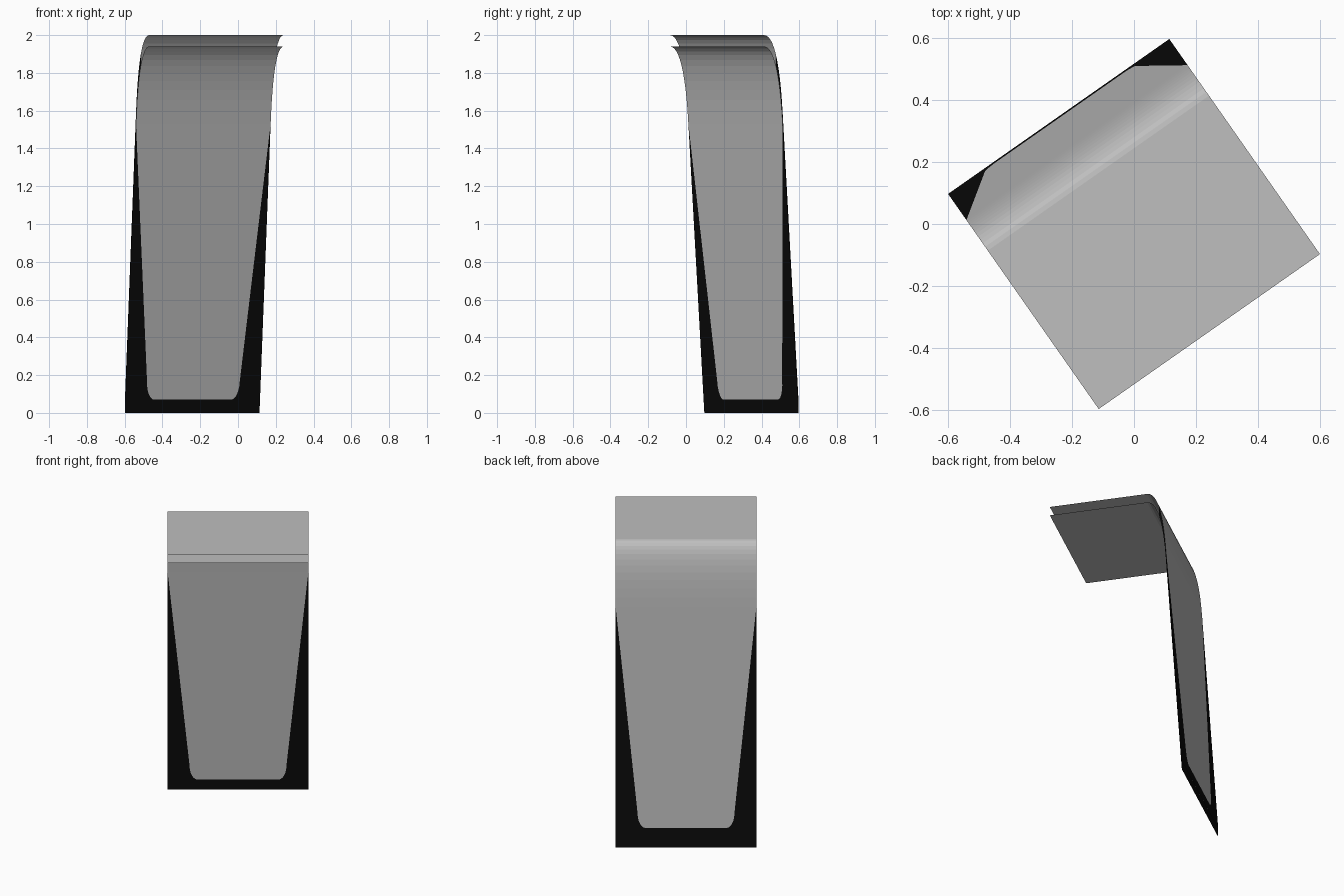
import bpy, bmesh, math
from mathutils import Matrix, Vector

old = bpy.data.objects.get("Cube")
if old:
    bpy.data.objects.remove(old, do_unlink=True)

HALF_W, HALF_D = 0.435, 0.423
GAP = 0.06                      # drop from outer sheet to inner sheet
SHEET_H = 2.0 - GAP
BEND_Z, BEND_D = 1.53, -0.32    # where the leg starts to bend
TURN = Matrix.Rotation(math.radians(35), 4, 'Z')


def make_material(name, value):
    mat = bpy.data.materials.new(name)
    mat.use_nodes = True
    colour = (value, value, value, 1)
    mat.diffuse_color = colour
    mat.node_tree.nodes["Principled BSDF"].inputs["Base Color"].default_value = colour
    return mat


grey = make_material("light grey", 0.52)
black = make_material("black", 0.003)


def finish(name, bm):
    bm.transform(TURN)
    mesh = bpy.data.meshes.new(name)
    bm.to_mesh(mesh)
    bm.free()
    mesh.materials.append(grey)
    mesh.materials.append(black)
    obj = bpy.data.objects.new(name, mesh)
    bpy.context.collection.objects.link(obj)
    return obj


def leg_depth(z):
    return -HALF_D + (BEND_D + HALF_D) * z / BEND_Z


# Profile rows: depth, height, half width of the grey panel
rows = [(leg_depth(0), 0, 0.25)]
for i in range(7):              # rounded lower corners of the panel
    a = math.radians(15 * i)
    z = 0.17 - 0.10 * math.cos(a)
    rows.append((leg_depth(z), z, 0.25 + 0.05 * math.sin(a)))
start = Vector((BEND_D, BEND_Z))
control = Vector((leg_depth(SHEET_H), SHEET_H))
end = Vector((-0.2, SHEET_H))
for i in range(13):             # curved bend
    t = i / 12
    p = start * (1 - t) ** 2 + control * 2 * t * (1 - t) + end * t * t
    rows.append((p.x, p.y, HALF_W))
rows.append((HALF_D, SHEET_H, HALF_W))


def make_sheet(name, lift):
    bm = bmesh.new()
    grid = [[bm.verts.new((x, -d, z + lift)) for x in (-HALF_W, -g, g, HALF_W)]
            for d, z, g in rows]
    for r in range(len(grid) - 1):
        for c in range(3):
            face = bm.faces.new((grid[r][c], grid[r][c + 1],
                                 grid[r + 1][c + 1], grid[r + 1][c]))
            # black foot strip and tapering side borders
            face.material_index = 1 if r == 0 or c != 1 else 0
    bmesh.ops.remove_doubles(bm, verts=bm.verts, dist=1e-5)
    return finish(name, bm)


make_sheet("outer_sheet", GAP)
make_sheet("inner_sheet", 0)

# Thin black edges closing the gap along the leg and lower bend
for name, x in (("left_edge", HALF_W), ("right_edge", -HALF_W)):
    bm = bmesh.new()
    pairs = [[bm.verts.new((x, -d, z + lift)) for lift in (0, GAP)]
             for d, z, g in rows if z < 1.86]
    for a, b in zip(pairs, pairs[1:]):
        bm.faces.new((a[0], a[1], b[1], b[0])).material_index = 1
    finish(name, bm)
